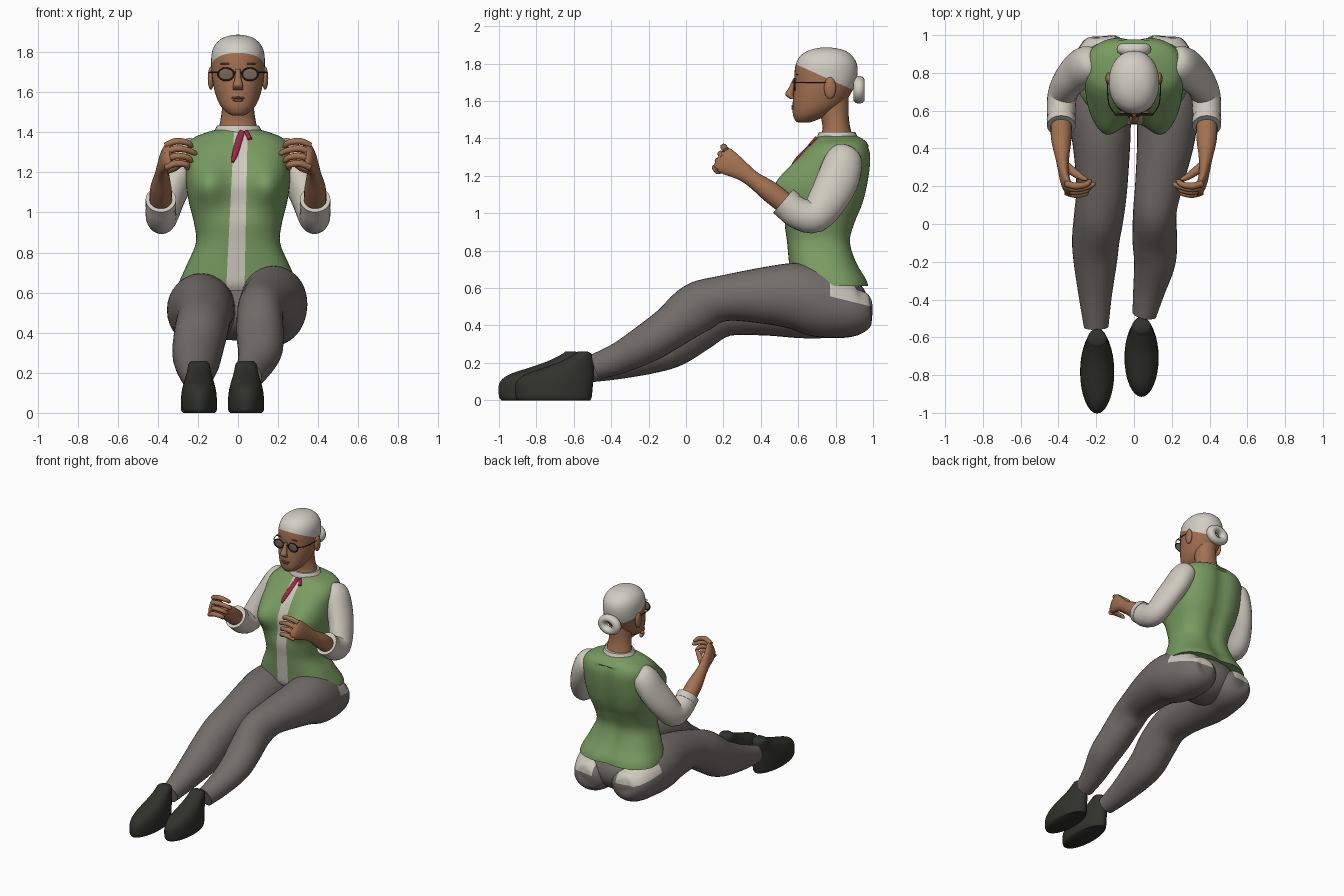
import bpy, bmesh, math
from mathutils import Vector

if "Cube" in bpy.data.objects:
    bpy.data.objects.remove(bpy.data.objects["Cube"])


def material(name, r, g, b):
    m = bpy.data.materials.new(name)
    m.use_nodes = True
    m.diffuse_color = (r, g, b, 1)
    bsdf = m.node_tree.nodes["Principled BSDF"]
    bsdf.inputs["Base Color"].default_value = (r, g, b, 1)
    bsdf.inputs["Roughness"].default_value = 0.8
    return m


SKIN = material("brown skin", .36, .165, .08)
LIP = material("dark lips and brows", .22, .095, .055)
HAIR = material("white hair", .64, .62, .55)
SHIRT = material("cream shirt", .62, .58, .51)
VEST = material("green vest", .19, .33, .12)
PANTS = material("grey trousers", .17, .152, .14)
SHOE = material("dark shoe", .03, .032, .024)
TIE = material("red ribbon", .33, .02, .06)
FRAME = material("dark glasses", .03, .027, .025)
EYE = material("grey lens", .18, .13, .1)


def spline(rows, k):
    """Smooth every column of the rows with a Catmull-Rom curve."""
    out, n = [], len(rows)
    for i in range(n - 1):
        quad = [rows[max(i - 1, 0)], rows[i], rows[i + 1], rows[min(i + 2, n - 1)]]
        for j in range(k):
            t = j / k
            out.append([b + t / 2 * (c - a + t * (2 * a - 5 * b + 4 * c - d
                        + t * (3 * b - a - 3 * c + d))) for a, b, c, d in zip(*quad)])
    return out + [list(rows[-1])]


def finish(name, bm, mats, angle=50):
    bmesh.ops.recalc_face_normals(bm, faces=bm.faces)
    me = bpy.data.meshes.new(name)
    bm.to_mesh(me)
    bm.free()
    for m in mats:
        me.materials.append(m)
    me.polygons.foreach_set("use_smooth", [True] * len(me.polygons))
    me.set_sharp_from_angle(angle=math.radians(angle))
    ob = bpy.data.objects.new(name, me)
    bpy.context.collection.objects.link(ob)
    return ob


def loft(rows, side=None, sides=24, k=4, power=2.0):
    """Skin rings (x, y, z, a, b); level rings if no side axis is given."""
    bm = bmesh.new()
    path = spline(rows, k)
    rings = []
    for i, (x, y, z, a, b) in enumerate(path):
        u, v = Vector((1, 0, 0)), Vector((0, 1, 0))
        if side:
            t = (Vector(path[min(i + 1, len(path) - 1)][:3])
                 - Vector(path[max(i - 1, 0)][:3])).normalized()
            u = Vector(side)
            u = (u - t * u.dot(t)).normalized()
            v = t.cross(u)
        ring = []
        for s in range(sides):
            w = 2 * math.pi * s / sides
            c, d = (math.copysign(abs(q) ** (2 / power), q) for q in (math.cos(w), math.sin(w)))
            ring.append(bm.verts.new(Vector((x, y, z)) + u * a * c + v * b * d))
        rings.append(ring)
    for r, q in zip(rings, rings[1:]):
        for s in range(sides):
            n = (s + 1) % sides
            bm.faces.new((r[s], r[n], q[n], q[s]))
    bm.faces.new(rings[0])
    bm.faces.new(rings[-1])
    return bm


def level(rows):
    """Turn (z, half width, front y, back y) into ring rows."""
    return [(0, (f + b) / 2, z, w, (b - f) / 2) for z, w, f, b in rows]


def cut(bm, co, no):
    bmesh.ops.bisect_plane(bm, geom=bm.verts[:] + bm.edges[:] + bm.faces[:],
                           plane_co=co, plane_no=no)


def blob(name, loc, radii, mat):
    bm = bmesh.new()
    bmesh.ops.create_uvsphere(bm, u_segments=20, v_segments=12, radius=1)
    bmesh.ops.scale(bm, vec=radii, verts=bm.verts)
    bmesh.ops.translate(bm, vec=loc, verts=bm.verts)
    return finish(name, bm, [mat])


def torus(name, loc, major, minor, mat, scale=(1, 1, 1)):
    bpy.ops.mesh.primitive_torus_add(location=loc, rotation=(math.pi / 2, 0, 0),
                                     major_radius=major, minor_radius=minor,
                                     major_segments=28, minor_segments=10)
    ob = bpy.context.object
    ob.name, ob.scale = name, scale
    ob.data.materials.append(mat)
    bpy.ops.object.shade_smooth()


# Vest with the shirt front showing between its two halves
bm = loft(level([(.61, .305, .58, .98), (.65, .295, .56, .967), (.74, .255, .55, .915),
                 (.85, .21, .54, .885), (.95, .22, .53, .91), (1.05, .245, .55, .95),
                 (1.15, .26, .56, .975), (1.25, .262, .585, .99), (1.32, .258, .625, .99),
                 (1.37, .225, .67, .972), (1.40, .155, .70, .94), (1.415, .10, .72, .905)]),
          sides=72, k=5, power=2.6)
for v in bm.verts:
    if v.co.y < .75:
        bust = sum(math.exp(-((v.co.x - s * .155) / .105) ** 2 - ((v.co.z - 1.14) / .12) ** 2)
                   for s in (-1, 1))
        v.co.y -= .105 * bust * min(1, (.75 - v.co.y) / .1)
    elif v.co.z < 1.36:
        v.co.y -= .02 * math.exp(-(v.co.x / .06) ** 2)
cut(bm, (-.04, 0, 1), (1, 0, -.05))
cut(bm, (.04, 0, 1), (1, 0, -.02))
for f in bm.faces:
    c = f.calc_center_median()
    f.material_index = int(.05 * (c.z - 1) - .04 < c.x < .04 + .02 * (c.z - 1) and c.y < .75)
finish("vest", bm, [VEST, SHIRT])

# Collar and ribbon
finish("collar", loft(level([(1.395, .125, .70, .925), (1.42, .112, .705, .912),
                             (1.435, .104, .712, .905)])), [SHIRT])
finish("ribbon", loft([(.02, .697, 1.405, .014, .008), (.005, .66, 1.36, .017, .008),
                       (-.015, .593, 1.29, .015, .009), (-.027, .568, 1.25, .006, .008)],
                      side=(1, 0, 0), sides=12), [TIE])
finish("ribbon_tail", loft([(.04, .697, 1.405, .01, .008), (.06, .662, 1.365, .012, .008)],
                           side=(1, 0, 0), sides=12), [TIE])

# Neck and head, the scalp cut off as hair
finish("neck", loft(level([(1.39, .105, .71, .90), (1.45, .09, .73, .88), (1.52, .08, .72, .87),
                           (1.62, .08, .70, .87)])), [SKIN])
bm = loft(level([(1.485, .03, .60, .66), (1.495, .05, .585, .69), (1.525, .082, .572, .76),
                 (1.57, .106, .57, .83), (1.63, .122, .573, .875), (1.69, .131, .58, .905),
                 (1.75, .134, .58, .917), (1.80, .13, .588, .913), (1.84, .112, .61, .89),
                 (1.87, .078, .655, .85), (1.884, .035, .71, .79), (1.887, .005, .745, .755)]),
          sides=40, k=3, power=2.1)
hairline, hair_up = Vector((0, .58, 1.80)), Vector((0, .45, 1))
cut(bm, hairline, hair_up)
for f in bm.faces:
    f.material_index = int((f.calc_center_median() - hairline).dot(hair_up) > 0)
finish("head", bm, [SKIN, HAIR])
torus("hair_bun", (0, .925, 1.66), .056, .032, HAIR, (1.05, .85, 1))

# Face and glasses
finish("nose", loft([(0, .583, 1.715, .012, .012), (0, .565, 1.67, .016, .016),
                     (0, .553, 1.635, .025, .023), (0, .568, 1.612, .024, .012)],
                    sides=16), [SKIN])
blob("upper_lip", (0, .574, 1.572), (.034, .011, .006), LIP)
blob("lower_lip", (0, .574, 1.56), (.028, .011, .007), LIP)
finish("glasses_bridge", loft([(-.02, .572, 1.70, .003, .003), (.02, .572, 1.70, .003, .003)],
                              side=(0, 0, 1), sides=8), [FRAME])
for s, tag in ((1, "left"), (-1, "right")):
    blob(tag + "_ear", (s * .135, .77, 1.67), (.016, .032, .058), SKIN)
    blob(tag + "_brow", (s * .06, .592, 1.742), (.033, .007, .004), LIP)
    blob(tag + "_lens", (s * .06, .582, 1.69), (.038, .004, .028), EYE)
    torus(tag + "_lens_rim", (s * .06, .580, 1.69), .04, .0045, FRAME, (1, .78, 1))
    finish(tag + "_temple", loft([(s * .10, .582, 1.70, .003, .003),
                                  (s * .134, .64, 1.70, .003, .003),
                                  (s * .142, .77, 1.70, .003, .003)],
                                 side=(0, 0, 1), sides=8), [FRAME])

# Arms
X = (1, 0, 0)
for s, tag in ((1, "left"), (-1, "right")):
    finish(tag + "_sleeve", loft([
        (s * .20, .86, 1.34, .03, .04), (s * .218, .852, 1.32, .07, .08),
        (s * .25, .84, 1.27, .085, .104), (s * .295, .812, 1.18, .082, .112),
        (s * .342, .762, 1.08, .08, .105), (s * .378, .69, .985, .078, .09),
        (s * .385, .60, 1.0, .076, .085), (s * .385, .53, 1.055, .073, .08)], side=X), [SHIRT])
    finish(tag + "_cuff", loft([
        (s * .385, .555, 1.035, .077, .084), (s * .385, .52, 1.065, .076, .083)], side=X), [SHIRT])
    finish(tag + "_forearm", loft([
        (s * .385, .55, 1.035, .056, .056), (s * .385, .45, 1.115, .054, .056),
        (s * .38, .36, 1.18, .038, .044), (s * .375, .30, 1.225, .03, .05),
        (s * .365, .235, 1.265, .026, .066), (s * .35, .195, 1.29, .022, .068),
        (s * .335, .18, 1.30, .01, .05)], side=X), [SKIN])
    for i, finger in enumerate(("index", "middle", "ring", "little")):
        y, z, tip = .215 - .015 * i, 1.345 - .037 * i, .215 + .02 * abs(i - 1)
        finish(tag + "_" + finger + "_finger", loft([
            (s * .36, y, z - .01, .016, .018), (s * .31, y - .014, z + .01, .017, .018),
            (s * .255, y - .006, z + .004, .015, .015), (s * tip, y + .01, z - .012, .013, .013),
            (s * (tip - .012), y + .015, z - .016, .004, .004)],
            side=(0, 0, 1), sides=12), [SKIN])
    finish(tag + "_thumb", loft([
        (s * .36, .31, 1.21, .02, .022), (s * .32, .275, 1.225, .021, .022),
        (s * .275, .245, 1.255, .016, .016), (s * .245, .235, 1.27, .006, .006)],
        side=(0, 0, 1), sides=12), [SKIN])

# Trousers: the shirt tail shows over the back of each hip
legs = {
    "left": [(.15, .994, .495, .03, .03), (.15, .975, .493, .10, .085), (.158, .89, .48, .15, .142),
             (.172, .74, .515, .168, .182), (.178, .6, .555, .166, .18), (.165, .42, .56, .15, .152),
             (.13, .2, .545, .125, .122),
             (.11, .06, .495, .115, .135), (.11, -.08, .39, .118, .115), (.11, -.2, .31, .11, .105),
             (.08, -.35, .228, .085, .085), (.055, -.48, .18, .064, .07)],
    "right": [(-.15, .994, .495, .03, .03), (-.15, .975, .493, .10, .085), (-.158, .89, .48, .15, .142),
              (-.175, .74, .505, .172, .175), (-.183, .6, .515, .17, .182),
              (-.172, .42, .51, .152, .165), (-.17, .2, .475, .135, .135),
              (-.185, .05, .405, .132, .148), (-.202, -.08, .315, .126, .14),
              (-.205, -.2, .26, .115, .12), (-.205, -.38, .2, .088, .09),
              (-.2, -.545, .158, .065, .065)]}
tail, tail_up = Vector((0, .77, .556)), Vector((0, .25, 1))
for tag, rows in legs.items():
    bm = loft(rows, side=X, sides=32, k=5)
    cut(bm, tail, tail_up)
    cut(bm, tail, (0, 1, 0))
    cut(bm, (math.copysign(.1, rows[0][0]), 0, 0), X)
    for f in bm.faces:
        c = f.calc_center_median()
        f.material_index = int((c - tail).dot(tail_up) > 0 and c.y > tail.y and abs(c.x) > .1)
    finish(tag + "_trouser_leg", bm, [PANTS, SHIRT])
blob("trouser_seat", (0, .78, .52), (.26, .195, .16), PANTS)

# Shoes
for tag, x, heel, length in (("left", .04, -.492, .97), ("right", -.195, -.553, 1.032)):
    bm = loft(level([(0, .08, -.42, -.02), (.02, .09, -.433, -.012), (.09, .088, -.432, -.005),
                     (.135, .08, -.385, 0), (.17, .07, -.29, 0), (.205, .06, -.19, 0),
                     (.245, .052, -.11, -.01), (.26, .035, -.09, -.035)]), sides=32)
    bmesh.ops.scale(bm, vec=(1, length, 1), verts=bm.verts)
    bmesh.ops.translate(bm, vec=(x, heel, 0), verts=bm.verts)
    finish(tag + "_shoe", bm, [SHOE])
